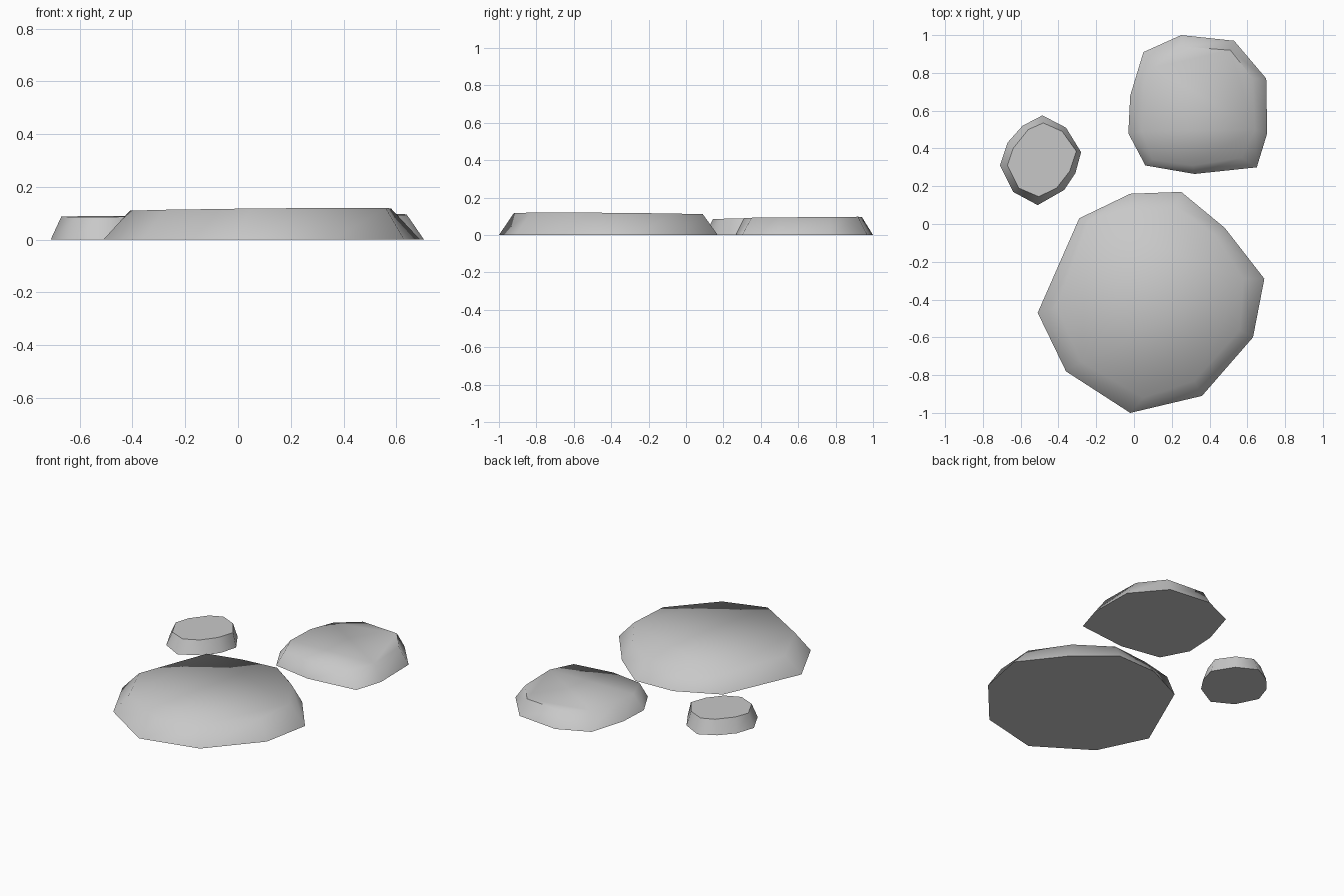
import bpy
import bmesh
import math
from mathutils import Vector

default_cube = bpy.data.objects.get("Cube")
if default_cube:
    bpy.data.objects.remove(default_cube, do_unlink=True)

# Single stone colour
stone_grey = bpy.data.materials.new("stone grey")
stone_grey.use_nodes = True
colour = (0.58, 0.58, 0.58, 1)
stone_grey.diffuse_color = colour
shader = next(node for node in stone_grey.node_tree.nodes if node.type == "BSDF_PRINCIPLED")
shader.inputs["Base Color"].default_value = colour
shader.inputs["Roughness"].default_value = 0.9


def make_stone(name, base, rim, height, tilt, crease=60):
    """Loft a ground outline up to a narrower rim lying on a slightly tilted plane."""
    centre = sum((Vector(point) for point in rim), Vector((0, 0))) / len(rim)
    bm = bmesh.new()
    lower = [bm.verts.new((x, y, 0)) for x, y in base]
    upper = []
    for point in rim:
        rise = (Vector(point) - centre).dot(Vector(tilt))
        upper.append(bm.verts.new((*point, height + rise)))

    # Sloping sides, then the walking surface and the underside
    count = len(base)
    for i in range(count):
        j = (i + 1) % count
        bm.faces.new((lower[i], lower[j], upper[j], upper[i]))
    bm.faces.new(upper)
    bm.faces.new(reversed(lower))
    bmesh.ops.recalc_face_normals(bm, faces=bm.faces[:])

    mesh = bpy.data.meshes.new(name)
    bm.to_mesh(mesh)
    bm.free()
    mesh.materials.append(stone_grey)

    # Soft rounded shading, with steep edges kept crisp
    mesh.shade_smooth()
    mesh.set_sharp_from_angle(angle=math.radians(crease))
    stone = bpy.data.objects.new(name, mesh)
    bpy.context.collection.objects.link(stone)
    return stone


# Large stone at the front
make_stone(
    "large_stepping_stone",
    base=[(-.02, -1), (.36, -.91), (.63, -.6), (.69, -.29), (.48, -.02),
          (.25, .17), (-.02, .16), (-.29, .03), (-.51, -.47), (-.36, -.78)],
    rim=[(.05, -.92), (.32, -.83), (.56, -.56), (.58, -.29), (.43, -.06),
         (.22, .09), (-.02, .07), (-.24, .02), (-.41, -.44), (-.28, -.73)],
    height=.114, tilt=(.01, -.008))

# Medium stone at the back left
make_stone(
    "medium_stepping_stone",
    base=[(.06, .31), (.32, .265), (.65, .3), (.705, .48), (.7, .77),
          (.53, .97), (.25, 1), (.05, .91), (-.02, .68), (-.03, .48)],
    rim=[(.1, .34), (.31, .31), (.57, .35), (.64, .5), (.63, .77),
         (.51, .92), (.25, .94), (.11, .83), (.05, .68), (.04, .49)],
    height=.094, tilt=(.004, .01))

# Small stone at the back right
make_stone(
    "small_stepping_stone",
    base=[(-.51, .1), (-.37, .18), (-.31, .27), (-.28, .38), (-.36, .51),
          (-.485, .575), (-.59, .52), (-.67, .43), (-.71, .31), (-.64, .17)],
    rim=[(-.505, .145), (-.41, .19), (-.34, .28), (-.305, .385), (-.38, .49),
         (-.48, .535), (-.56, .5), (-.64, .4), (-.67, .31), (-.61, .19)],
    height=.088, tilt=(.005, .01), crease=50)
